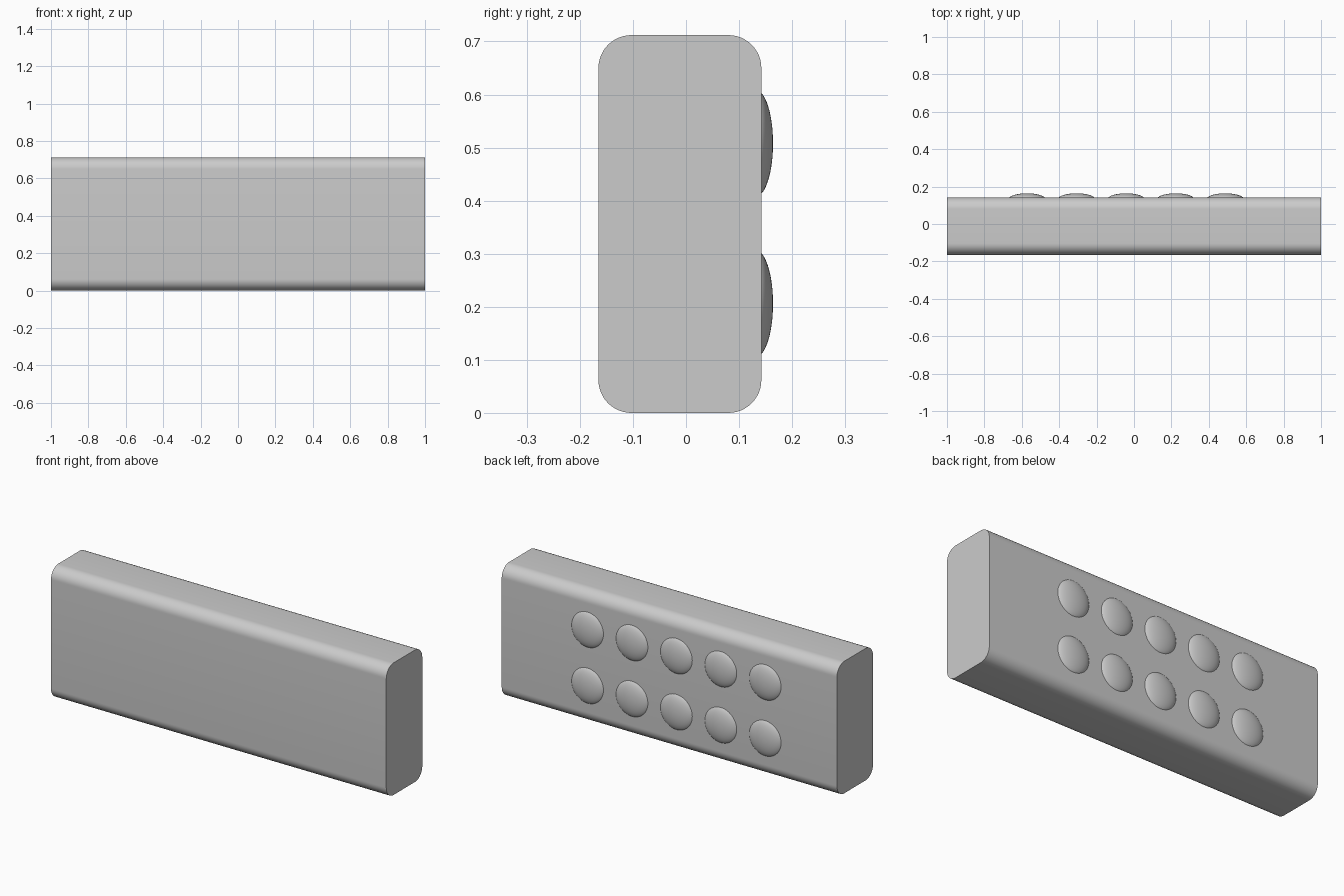
import bpy
import bmesh
from mathutils import Matrix, Vector

cube = bpy.data.objects.get("Cube")
if cube:
    bpy.data.objects.remove(cube, do_unlink=True)

grey = bpy.data.materials.new("light_grey")
grey.use_nodes = True
colour = (0.6, 0.6, 0.6, 1)
grey.diffuse_color = colour
grey.node_tree.nodes["Principled BSDF"].inputs["Base Color"].default_value = colour


def finish(name, bm):
    """Turn a bmesh into a smooth object with sharp edges kept."""
    mesh = bpy.data.meshes.new(name)
    bm.to_mesh(mesh)
    bm.free()
    mesh.materials.append(grey)
    obj = bpy.data.objects.new(name, mesh)
    bpy.context.collection.objects.link(obj)
    bpy.ops.object.select_all(action="DESELECT")
    obj.select_set(True)
    bpy.context.view_layer.objects.active = obj
    bpy.ops.object.shade_smooth_by_angle()
    return obj


# Body: a bar with its four long edges rounded
FRONT, BACK, HEIGHT, RADIUS = -0.165, 0.142, 0.712, 0.062
bm = bmesh.new()
size = Vector((2, BACK - FRONT, HEIGHT))
centre = Vector((0, (FRONT + BACK) / 2, HEIGHT / 2))
bmesh.ops.create_cube(bm, size=1, matrix=Matrix.LocRotScale(centre, None, size))
long_edges = [e for e in bm.edges if abs(e.verts[0].co.x - e.verts[1].co.x) > 1]
bmesh.ops.bevel(bm, geom=long_edges, offset=RADIUS, segments=12, profile=0.5,
                affect="EDGES", clamp_overlap=True)
finish("body", bm)

# Studs: two rows of five shallow domes on the back
for row, z in enumerate((0.206, 0.508)):
    for column in range(5):
        bm = bmesh.new()
        bmesh.ops.create_uvsphere(bm, u_segments=48, v_segments=32, radius=1)
        bmesh.ops.bisect_plane(bm, geom=bm.verts[:] + bm.edges[:] + bm.faces[:],
                               plane_co=(0, 0, 0), plane_no=(0, 0, 1),
                               clear_inner=True)
        turn = Matrix.Rotation(-1.5707963, 4, "X")
        place = Matrix.LocRotScale(Vector((-0.572 + 0.265 * column, 0.132, z)),
                                   None, Vector((0.1, 0.032, 0.1)))
        bm.transform(place @ turn)
        finish(f"stud_{row + 1}_{column + 1}", bm)
